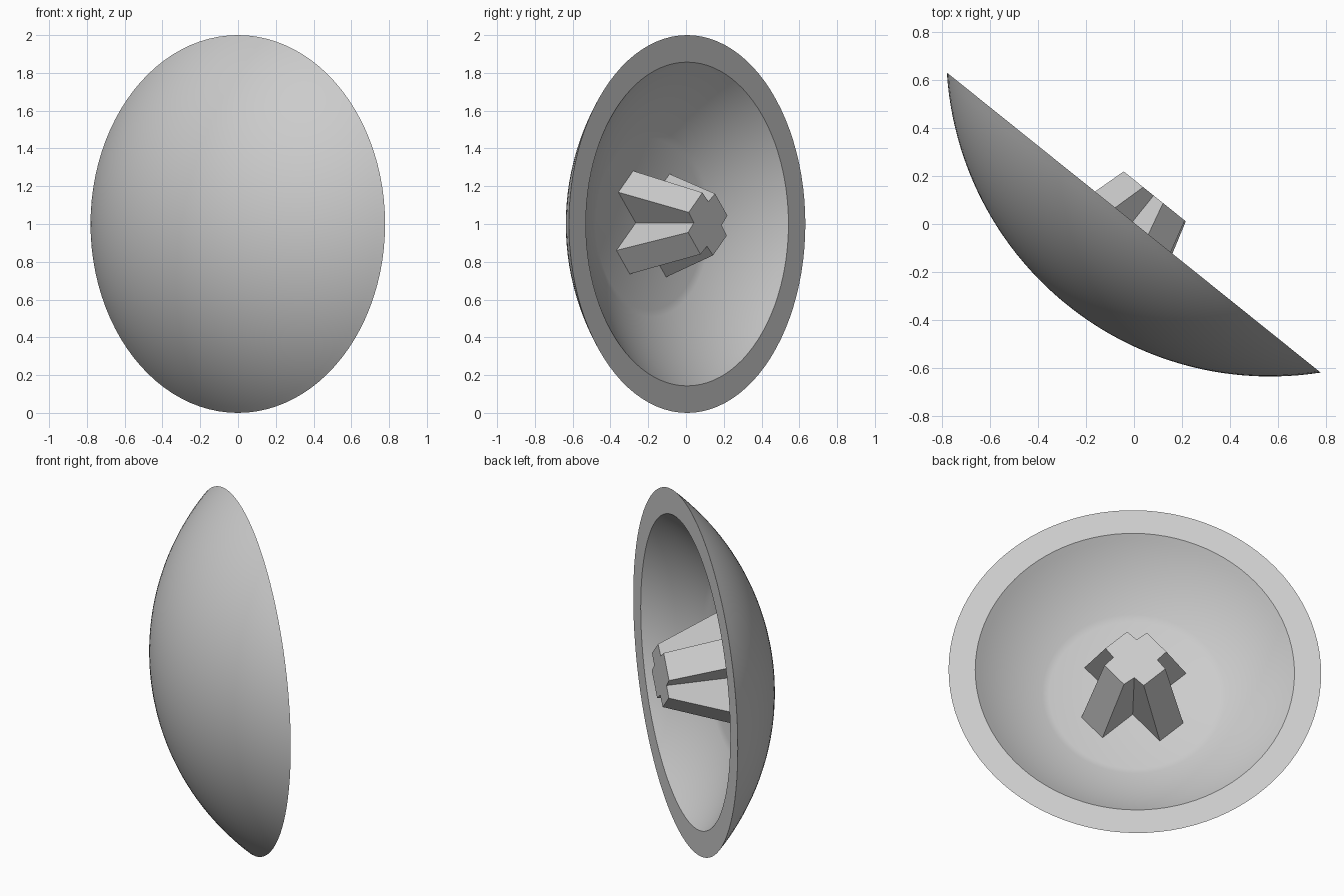
import bpy, bmesh
from math import sin, cos, asin, sqrt, radians, tau
from mathutils import Matrix, Vector

if "Cube" in bpy.data.objects:
    bpy.data.objects.remove(bpy.data.objects["Cube"], do_unlink=True)

grey = bpy.data.materials.new("plain grey")
grey.use_nodes = True
colour = (0.6, 0.6, 0.6, 1)
grey.diffuse_color = colour
grey.node_tree.nodes["Principled BSDF"].inputs["Base Color"].default_value = colour

# Local frame: Z is the open axis of the dish, Y is world up
axis = Vector((0.626, 0.78, 0)).normalized()
up = Vector((0, 0, 1))
side = up.cross(axis)
frame = Matrix((side, up, axis)).transposed().to_4x4()
frame.translation = (-0.001, 0.006, 1)


def add_object(name, bm):
    bmesh.ops.recalc_face_normals(bm, faces=bm.faces)
    mesh = bpy.data.meshes.new(name)
    bm.to_mesh(mesh)
    bm.free()
    obj = bpy.data.objects.new(name, mesh)
    bpy.context.collection.objects.link(obj)
    obj.matrix_world = frame
    mesh.materials.append(grey)
    return obj


def loft(bm, rings):
    """Join successive rings of points with quads, returning the vertex rings."""
    loops = [[bm.verts.new(p) for p in ring] for ring in rings]
    n = len(loops[0])
    for a, b in zip(loops, loops[1:]):
        for i in range(n):
            j = (i + 1) % n
            bm.faces.new((a[i], a[j], b[j], b[i]))
    return loops


def circle(r, z, n=96):
    return [(r * cos(tau * i / n), r * sin(tau * i / n), z) for i in range(n)]


def arc(centre, rim, inner_r, steps):
    """Radius and height pairs on a spherical cap, from inner_r out to the rim."""
    radius = sqrt(centre ** 2 + rim ** 2)
    a0, a1 = asin(inner_r / radius), asin(rim / radius)
    angles = [a0 + (a1 - a0) * i / steps for i in range(steps + 1)]
    return [(radius * sin(a), centre - radius * cos(a)) for a in angles]


# Dish: outer spherical cap, flat rim, inner cap and flat floor
bm = bmesh.new()
outer = arc(0.91, 1.0, 0.03, 24)
inner = arc(0.91, 0.857, 0.455, 12)
rings = loft(bm, [circle(r, z) for r, z in outer + inner[::-1]])
bm.faces.new(rings[0])
bm.faces.new(rings[-1])
dish = add_object("dish", bm)
bpy.context.view_layer.objects.active = dish
dish.select_set(True)
bpy.ops.object.shade_smooth_by_angle(angle=radians(30))
dish.select_set(False)


# Grip hub: four tapering arms with V-shaped valleys between them
def hub_ring(r, half_angle, z, valley=0.118, twist=-3):
    points = []
    for k in range(4):
        mid = 45 + 90 * k + twist
        for radius, angle in ((valley, mid - 45), (r, mid - half_angle), (r, mid + half_angle)):
            a = radians(angle)
            points.append((radius * cos(a), radius * sin(a), z))
    return points


bm = bmesh.new()
rings = loft(bm, [hub_ring(0.316, 15.5, -0.26), hub_ring(0.172, 27, 0.14)])
for ring in rings:
    bm.faces.new(ring)
add_object("grip_hub", bm)
